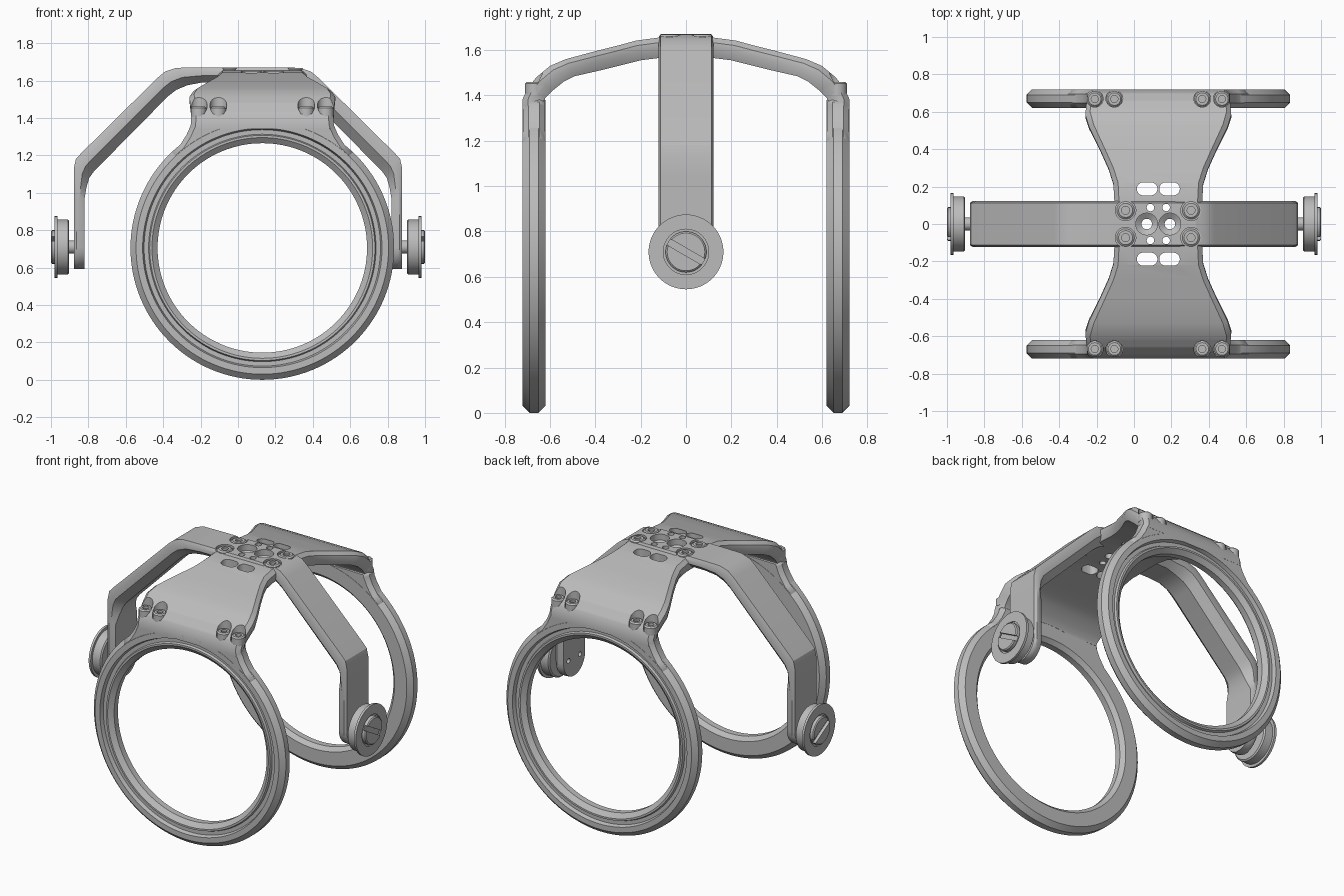
import bpy, bmesh, math
from mathutils import Vector, Matrix

if "Cube" in bpy.data.objects:
    bpy.data.objects.remove(bpy.data.objects["Cube"])

grey = bpy.data.materials.new("satin grey metal")
grey.use_nodes = True
grey.diffuse_color = (0.5, 0.5, 0.5, 1)
grey.node_tree.nodes["Principled BSDF"].inputs["Base Color"].default_value = (0.5, 0.5, 0.5, 1)

CX, CZ = 0.13, 0.705      # ring centre
PIVOT = 0.71              # height of the side pivots


def make(name, bm):
    bmesh.ops.remove_doubles(bm, verts=bm.verts, dist=0.0001)
    bmesh.ops.recalc_face_normals(bm, faces=bm.faces)
    mesh = bpy.data.meshes.new(name)
    bm.to_mesh(mesh)
    bm.free()
    mesh.materials.append(grey)
    ob = bpy.data.objects.new(name, mesh)
    bpy.context.collection.objects.link(ob)
    return ob


def skin(bm, rows, closed):
    """Join rows of points with quads; each row is a closed loop."""
    rows = [[bm.verts.new(p) for p in row] for row in rows]
    n = len(rows[0])
    pairs = list(zip(rows, rows[1:])) + ([(rows[-1], rows[0])] if closed else [])
    for a, b in pairs:
        for i in range(n):
            j = (i + 1) % n
            bm.faces.new((a[i], a[j], b[j], b[i]))
    if not closed:
        bm.faces.new(rows[0])
        bm.faces.new(rows[-1])


def lathe(name, profile, centre, axis, seg=48):
    """Revolve closed (radius, height) points about an axis."""
    bm = bmesh.new()
    axis = Vector(axis)
    u = axis.orthogonal().normalized()
    v = axis.cross(u)
    rows = []
    for k in range(seg):
        a = math.tau * k / seg
        d = u * math.cos(a) + v * math.sin(a)
        rows.append([Vector(centre) + d * r + axis * h for r, h in profile])
    skin(bm, rows, True)
    bmesh.ops.dissolve_degenerate(bm, dist=0.00001, edges=bm.edges)
    return make(name, bm)


def sweep(name, stations, edge, place):
    """Chamfered band: each station is outer point, inner point, half width, inner half width."""
    rows = []
    for outer, inner, h, w in stations:
        e = min(edge, h * 0.3)
        half = [(h - e, 0), (h, 0.25), (h, 0.55), (w, 1)]
        ring = half + [(-s, t) for s, t in reversed(half)]
        rows.append([place(s, *Vector(outer).lerp(Vector(inner), t)) for s, t in ring])
    bm = bmesh.new()
    skin(bm, rows, False)
    return make(name, bm)


def cut(targets, cutter):
    cutter.hide_render = True
    for ob in targets:
        m = ob.modifiers.new("cut", "BOOLEAN")
        m.object, m.operation, m.solver = cutter, "DIFFERENCE", "EXACT"
        bpy.context.view_layer.objects.active = ob
        bpy.ops.object.modifier_apply(modifier=m.name)
    bpy.data.objects.remove(cutter)


def rod(r, lo, hi, centre, axis=(0, 0, 1)):
    return lathe("cutter", [(0, lo), (r, lo), (r, hi), (0, hi)], centre, axis, 32)


def socket_screw(name, r, x, y, top):
    lathe(name, [(0, top - 0.015), (r * 0.45, top - 0.015), (r * 0.45, top), (r * 0.8, top),
                 (r, top - 0.008), (r, top - 0.06), (0, top - 0.06)], (x, y, 0), (0, 0, 1), 32)


# Saddle plate arching from one ring to the other
half = [((0.72, 1.34), (0.63, 1.34), 0.385), ((0.72, 1.385), (0.63, 1.37), 0.38),
        ((0.70, 1.43), (0.62, 1.39), 0.38), ((0.66, 1.48), (0.59, 1.42), 0.385),
        ((0.60, 1.53), (0.54, 1.46), 0.39), ((0.53, 1.56), (0.49, 1.485), 0.37),
        ((0.40, 1.595), (0.38, 1.51), 0.31), ((0.30, 1.62), (0.28, 1.535), 0.265),
        ((0.22, 1.642), (0.20, 1.555), 0.24), ((0.12, 1.655), (0.12, 1.565), 0.235)]
arch = [(o, i, w, w - 0.02) for o, i, w in half]
arch += [((-o[0], o[1]), (-i[0], i[1]), w, v) for o, i, w, v in reversed(arch)]
saddle = sweep("saddle_plate", arch, 0.025, lambda s, y, z: (CX + s, y, z))

# Strap with thickened diagonal arms and rounded ends
left = []
for deg in range(10, 91, 16):
    a = math.radians(deg)
    z = PIVOT - 0.12 * math.cos(a)
    h = 0.122 * math.sin(a)
    left.append(((-0.878, z), (-0.82, z), h, h * 0.93))
left += [((-0.878, 0.97), (-0.82, 0.97), 0.122, 0.113),
         ((-0.878, 1.05), (-0.81, 1.03), 0.122, 0.085),
         ((-0.878, 1.13), (-0.795, 1.08), 0.122, 0.07),
         ((-0.867, 1.18), (-0.77, 1.115), 0.122, 0.07),
         ((-0.84, 1.21), (-0.745, 1.14), 0.122, 0.07),
         ((-0.43, 1.615), (-0.375, 1.515), 0.122, 0.07),
         ((-0.39, 1.648), (-0.33, 1.55), 0.122, 0.07),
         ((-0.33, 1.668), (-0.27, 1.575), 0.122, 0.07),
         ((-0.20, 1.67), (-0.19, 1.59), 0.122, 0.08)]
right = [((-o[0], o[1]), (-i[0], i[1]), h, w) for o, i, h, w in reversed(left)]
strap = sweep("strap", left + right, 0.01, lambda s, x, z: (x, s, z))

# Holes through the middle: countersinks, small holes, screw recesses, slots
for sx in (-1, 1):
    cut([strap, saddle], lathe("cutter", [(0, 1.5), (0.028, 1.5), (0.028, 1.61), (0.058, 1.63),
                                          (0.058, 1.7), (0, 1.7)], (CX + sx * 0.062, 0, 0), (0, 0, 1)))
    for sy in (-1, 1):
        cut([strap, saddle], rod(0.02, 1.5, 1.7, (CX + sx * 0.042, sy * 0.088, 0)))
        cut([strap, saddle], rod(0.055, 1.655, 1.7, (CX + sx * 0.175, sy * 0.073, 0)))
        socket_screw("strap_screw", 0.047, CX + sx * 0.175, sy * 0.073, 1.668)
        slot = rod(0.035, 1.5, 1.7, (0, 0, 0))
        for v in slot.data.vertices:
            v.co.x += math.copysign(0.02, v.co.x)
            v.co += Vector((CX + sx * 0.06, sy * 0.188, 0))
        cut([saddle], slot)

# Shoulder screws in counterbores
for sy in (-1, 1):
    for dx in (-0.34, -0.235, 0.235, 0.34):
        cut([saddle], rod(0.045, 1.42, 1.65, (CX + dx, sy * 0.67, 0)))
        socket_screw("shoulder_screw", 0.042, CX + dx, sy * 0.668, 1.46)

# Rings with stepped outer face, and the necks that carry them
for sy, side in ((-1, "front"), (1, "back")):
    lathe(side + "_ring",
          [(0.705, 0.65), (0.705, 0.69), (0.675, 0.72), (0.64, 0.72), (0.632, 0.695),
           (0.608, 0.695), (0.602, 0.71), (0.59, 0.71), (0.56, 0.685), (0.56, 0.645),
           (0.585, 0.62), (0.675, 0.62)], (CX, 0, CZ), (0, sy, 0), 128)
    edge = [(0.5, 1.2), (0.44, 1.255), (0.405, 1.31), (0.383, 1.36), (0.38, 1.395)]
    outline = edge + [(-x, z) for x, z in reversed(edge)]
    for k in range(25):
        a = math.radians(135 - 90 * k / 24)
        outline.append((0.645 * math.cos(a), CZ + 0.645 * math.sin(a)))
    bm = bmesh.new()
    skin(bm, [[(CX + x, sy * y, z) for x, z in outline] for y in (0.621, 0.719)], False)
    neck = make(side + "_neck", bm)
    bevel = neck.modifiers.new("chamfer", "BEVEL")
    bevel.width, bevel.segments, bevel.angle_limit = 0.025, 1, math.radians(50)

# Side pivots: flanged knob with a slotted head
for sx, side in ((-1, "right"), (1, "left")):
    for dy in (-0.06, 0.06):
        cut([strap], rod(0.016, 0.7, 0.95, (0, dy, PIVOT), (sx, 0, 0)))
    lathe(side + "_knob",
          [(0, 0.85), (0.035, 0.85), (0.035, 0.903), (0.138, 0.903), (0.147, 0.91), (0.147, 0.966),
           (0.165, 0.966), (0.165, 0.981), (0.1, 0.981), (0.1, 0.972), (0, 0.972)],
          (0, 0, PIVOT), (sx, 0, 0), 64)
    head = lathe(side + "_knob_screw", [(0, 0.965), (0.09, 0.965), (0.09, 0.994), (0.083, 1.0), (0, 1.0)],
                 (0, 0, PIVOT), (sx, 0, 0), 48)
    bm = bmesh.new()
    bmesh.ops.create_cube(bm, size=1, matrix=Matrix.Translation((sx, 0, PIVOT))
                          @ Matrix.Rotation(math.radians(-30), 4, "X")
                          @ Matrix.Diagonal((0.04, 0.3, 0.03, 1)))
    cut([head], make("cutter", bm))

# Smooth curved surfaces, keep machined edges crisp
bpy.ops.object.select_all(action="DESELECT")
for ob in bpy.context.collection.objects:
    if ob.type == "MESH":
        ob.select_set(True)
        bpy.context.view_layer.objects.active = ob
bpy.ops.object.shade_smooth_by_angle(angle=math.radians(28))
